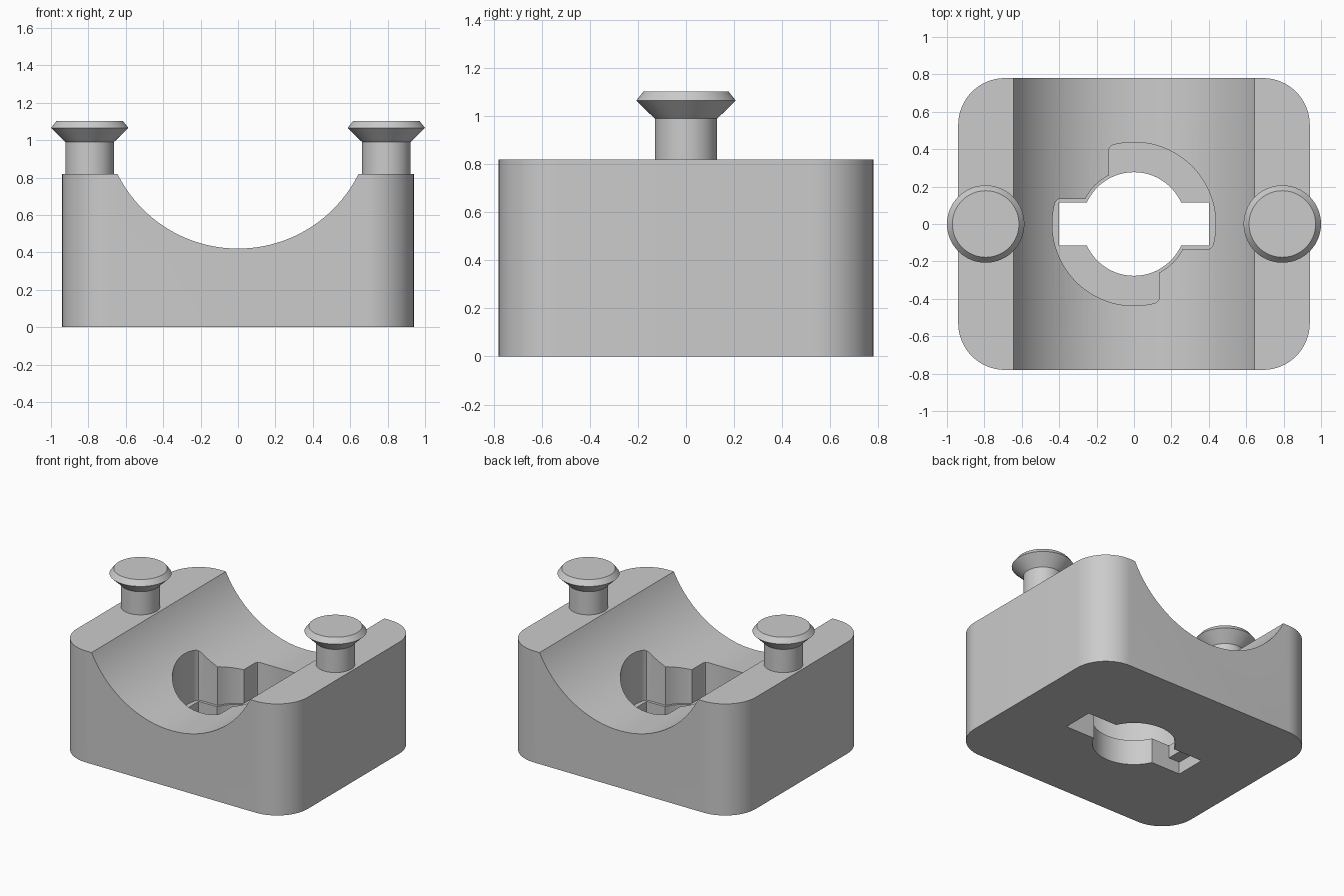
import bpy, bmesh, math

if "Cube" in bpy.data.objects:
    bpy.data.objects.remove(bpy.data.objects["Cube"])

grey = bpy.data.materials.new("light_grey")
grey.diffuse_color = (0.6, 0.6, 0.6, 1)
grey.use_nodes = True
grey.node_tree.nodes["Principled BSDF"].inputs["Base Color"].default_value = grey.diffuse_color


def arc(cx, cy, r, a0, a1, n):
    """Points on an arc, angles in degrees."""
    return [(cx + r * math.cos(math.radians(a0 + (a1 - a0) * i / n)),
             cy + r * math.sin(math.radians(a0 + (a1 - a0) * i / n))) for i in range(n + 1)]


def make(name, bm):
    bmesh.ops.recalc_face_normals(bm, faces=bm.faces[:])
    me = bpy.data.meshes.new(name)
    bm.to_mesh(me)
    bm.free()
    me.materials.append(grey)
    ob = bpy.data.objects.new(name, me)
    bpy.context.collection.objects.link(ob)
    return ob


def prism(name, pts, z0, z1):
    """Extrude a plan outline from z0 to z1."""
    bm = bmesh.new()
    face = bm.faces.new([bm.verts.new((x, y, z0)) for x, y in pts])
    ext = bmesh.ops.extrude_face_region(bm, geom=[face])["geom"]
    verts = [v for v in ext if isinstance(v, bmesh.types.BMVert)]
    bmesh.ops.translate(bm, verts=verts, vec=(0, 0, z1 - z0))
    return make(name, bm)


def smooth(ob):
    bpy.ops.object.select_all(action="DESELECT")
    ob.select_set(True)
    bpy.context.view_layer.objects.active = ob
    bpy.ops.object.shade_smooth_by_angle(angle=math.radians(25))


def both(half):
    """Complete an outline by a half turn about the centre."""
    return half + [(-x, -y) for x, y in half]


# block with rounded vertical corners
block = prism("clamp_block", arc(.69, .53, .25, 0, 90, 16) + arc(-.69, .53, .25, 90, 180, 16)
              + arc(-.69, -.53, .25, 180, 270, 16) + arc(.69, -.53, .25, 270, 360, 16), 0, .82)

# round trough along y
trough = prism("trough_cutter", arc(0, 0, .72, 0, 357.1875, 127), -1, 1)
trough.rotation_euler = (math.pi / 2, 0, 0)
trough.location = (0, 0, 1.14)

# through hole with two side slots
r, w = .277, .115
a = math.degrees(math.asin(w / r))
hole = prism("keyhole_cutter",
             both([(.4, -w), (.4, w)] + arc(0, 0, r, a, 180 - a, 32)), -.1, 1)

# turning pocket: two wide sectors and two narrow stops
R, s, c = .437, .135, .02
b = math.degrees(math.asin(s / R))
i = math.degrees(math.asin(s / .293))
half = (arc(0, 0, R, -b + 3, 90 + b - 3, 48) + [(-s + .006, R * math.cos(math.radians(b)) - .004),
        (-s, R * math.cos(math.radians(b)) - c)]
        + arc(0, 0, .293, 90 + i, 180 - i, 10)
        + [(-R * math.cos(math.radians(b)) + c, s), (-R * math.cos(math.radians(b)) + .004, s - .006)])
pocket = prism("pocket_cutter", both(half), .185, 1)

# shallow slot in the underside
slot = prism("base_slot_cutter", [(-.49, -w), (.49, -w), (.49, w), (-.49, w)], -.1, .09)

cutters = [trough, pocket, hole, slot]
for cut in cutters:
    cut.hide_render = True
    mod = block.modifiers.new(cut.name, "BOOLEAN")
    mod.operation, mod.solver, mod.object = "DIFFERENCE", "EXACT", cut
bpy.context.view_layer.update()
done = bpy.data.meshes.new_from_object(block.evaluated_get(bpy.context.evaluated_depsgraph_get()))
block.modifiers.clear()
block.data = done
for cut in cutters:
    bpy.data.objects.remove(cut)
smooth(block)

# mushroom-headed pins, turned from a profile
profile = [(.13, .81), (.13, .99), (.207, 1.065), (.178, 1.102)]
for side, x in (("left", -.793), ("right", .793)):
    bm = bmesh.new()
    n = 64
    rings = [[bm.verts.new((x + pr * math.cos(2 * math.pi * k / n), pr * math.sin(2 * math.pi * k / n), z))
              for k in range(n)] for pr, z in profile]
    for lo, hi in zip(rings, rings[1:]):
        for k in range(n):
            bm.faces.new((lo[k], lo[(k + 1) % n], hi[(k + 1) % n], hi[k]))
    bm.faces.new(rings[0])
    bm.faces.new(rings[-1])
    smooth(make(side + "_pin", bm))
